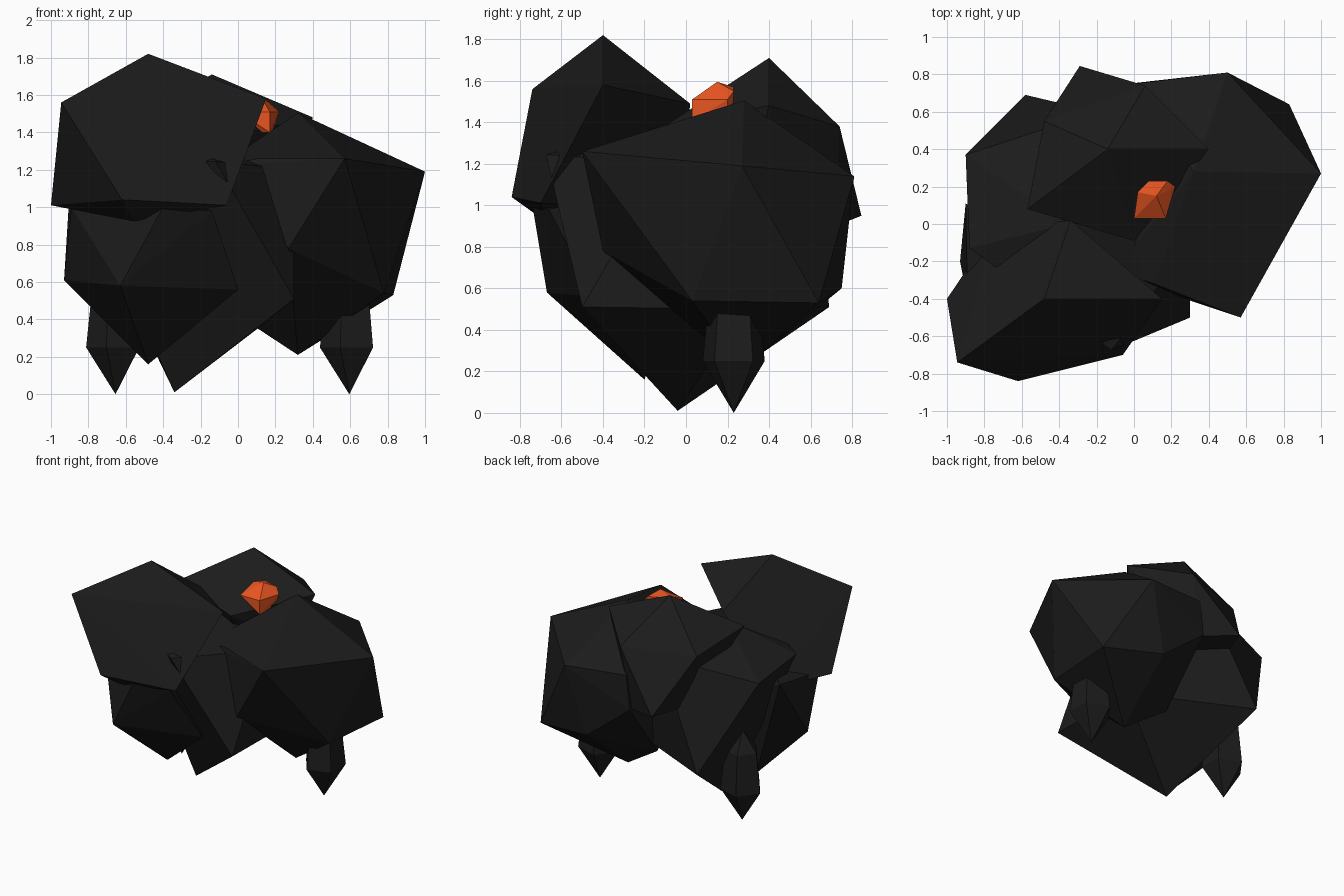
import bpy
import bmesh
from math import cos, sin, tau

default_cube = bpy.data.objects.get("Cube")
if default_cube:
    bpy.data.objects.remove(default_cube, do_unlink=True)


def make_material(name, colour):
    material = bpy.data.materials.new(name)
    material.use_nodes = True
    material.diffuse_color = colour
    material.node_tree.nodes["Principled BSDF"].inputs["Base Color"].default_value = colour
    return material


charcoal = make_material("charcoal rock", (0.0115, 0.0115, 0.0115, 1))
orange = make_material("ember orange", (0.8, 0.09, 0.015, 1))


def faceted_stone(name, corners, material):
    """Wrap a convex flat-faced stone around its corner points."""
    mesh = bpy.data.meshes.new(name)
    bm = bmesh.new()
    for corner in corners:
        bm.verts.new(corner)
    result = bmesh.ops.convex_hull(bm, input=bm.verts[:])
    unused = [item for item in result["geom_interior"]
              if isinstance(item, bmesh.types.BMVert)]
    bmesh.ops.delete(bm, geom=unused, context="VERTS")
    bmesh.ops.recalc_face_normals(bm, faces=bm.faces[:])
    bm.to_mesh(mesh)
    bm.free()
    mesh.materials.append(material)
    stone = bpy.data.objects.new(name, mesh)
    bpy.context.scene.collection.objects.link(stone)
    return stone


def spike(name, x, y):
    """Hanging five-sided foot: a tip below two rings, its top sunk in the rock."""
    corners = [(x, y, 0), (x, y, 0.72)]
    for height, radius in ((0.25, 0.157), (0.56, 0.125)):
        for step in range(5):
            angle = tau * (step / 5 + 0.5)
            corners.append((x + radius * cos(angle), y + radius * sin(angle), height))
    return faceted_stone(name, corners, charcoal)


# Upper front boulder, overhanging the rest
faceted_stone("upper_front_boulder", [
    (-.48, -.4, 1.82), (-.945, -.74, 1.56), (-1, -.4, 1.01),
    (-.62, -.84, 1.04), (-.06, -.7, 1.01), (.15, -.4, 1.58),
    (-.34, .02, 1.49), (-.75, -.03, .97), (-.56, -.68, .925),
], charcoal)

# Lower front boulder beneath the overhang
faceted_stone("lower_front_boulder", [
    (-.93, -.2, .61), (-.48, -.2, .16), (-.63, -.67, .58),
    (0, -.44, .56), (-.4, -.74, 1), (-.14, -.66, .98),
    (-.89, -.4, 1), (-.9, .11, 1.09), (-.6, -.2, 1.1),
], charcoal)

# Central core linking all the boulders
faceted_stone("central_core", [
    (-.12, -.675, 1.245), (.3, -.5, .51), (-.34, -.04, .01),
    (-.58, .69, .51), (-.9, .37, 1.2), (-.88, -.13, 1.24),
    (.3, .28, .5), (.3, -.1, 1.2), (-.36, 0, 1.42), (-.2, .6, 1.31),
], charcoal)

# Large side boulder
faceted_stone("side_boulder", [
    (.57, -.5, 1.26), (1, .27, 1.19), (.83, .64, .53),
    (.5, .81, 1.14), (0, .75, 1.17), (-.03, .75, .9),
    (.32, .27, .21), (.78, .03, .54), (0, .36, .42),
    (.27, -.4, .78), (.11, -.32, 1.26), (-.1, -.25, 1.22),
    (.32, .28, 1.505), (.35, .75, .6),
], charcoal)

# Upper back boulder with a ridge on top
faceted_stone("upper_back_boulder", [
    (-.14, .4, 1.71), (.4, .4, 1.48), (-.57, .08, 1.46),
    (-.48, .55, 1.37), (-.29, .845, .95), (.06, .74, 1.38),
    (-.02, .72, .9), (-.42, .53, .97), (0, -.09, 1.39),
    (.25, .3, 1.1), (-.1, .2, .9),
], charcoal)

# Glowing nugget nestled in the hollow between the boulders
faceted_stone("ember_nugget", [
    (0, .03, 1.51), (.17, .03, 1.51), (.17, .03, 1.4), (.13, .05, 1.4),
    (.22, .2, 1.51), (.19, .2, 1.41), (.18, .23, 1.55), (.08, .23, 1.57),
    (.02, .17, 1.57), (.12, .15, 1.595), (.08, .23, 1.4),
], orange)

# Two pointed feet
spike("left_spike", .595, .23)
spike("right_spike", -.655, .23)
